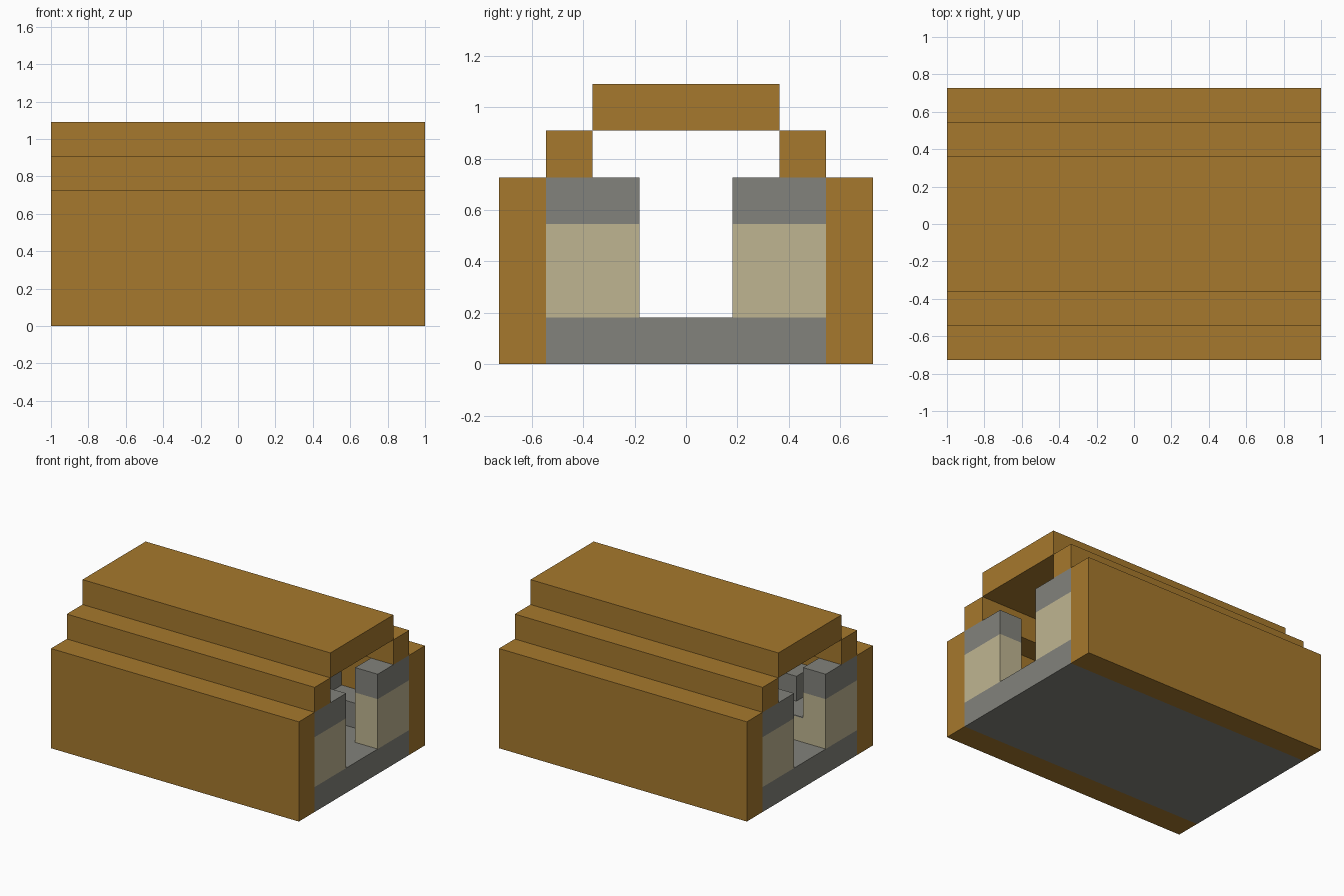
import bpy
import bmesh
from mathutils import Vector

cube = bpy.data.objects.get("Cube")
if cube:
    bpy.data.objects.remove(cube, do_unlink=True)

U = 2 / 11          # one building block
END = 5.5           # half the length, in blocks


def material(name, rgb):
    mat = bpy.data.materials.new(name)
    mat.use_nodes = True
    mat.diffuse_color = (*rgb, 1)
    mat.node_tree.nodes["Principled BSDF"].inputs["Base Color"].default_value = (*rgb, 1)
    return mat


brown = material("brown", (0.38, 0.19, 0.026))
grey = material("stone grey", (0.225, 0.225, 0.2))
cream = material("cream", (0.52, 0.46, 0.285))


def box(name, xs, ys, zs, mat):
    """Box between block coordinates given as (low, high) pairs."""
    spans = [sorted(s) for s in (xs, ys, zs)]
    bm = bmesh.new()
    bmesh.ops.create_cube(bm, size=1)
    for v in bm.verts:
        v.co = Vector([U * (a + (c + 0.5) * (b - a)) for c, (a, b) in zip(v.co, spans)])
    mesh = bpy.data.meshes.new(name)
    bm.to_mesh(mesh)
    bm.free()
    mesh.materials.append(mat)
    obj = bpy.data.objects.new(name, mesh)
    bpy.context.collection.objects.link(obj)
    return obj


# Shell: floor, stepped walls and roof
full = (-END, END)
box("floor", full, (-3, 3), (0, 1), grey)
box("roof", full, (-2, 2), (5, 6), brown)
for side, s in (("left", 1), ("right", -1)):
    label = "back" if s > 0 else "front"
    box(label + "_wall", full, (3 * s, 4 * s), (0, 4), brown)
    box(label + "_upper_wall", full, (2 * s, 3 * s), (4, 5), brown)

    # Banded pillars at both open ends
    for end, e in (("left", 1), ("right", -1)):
        xs = (e * (END - 1), e * END)
        ys = (s, 3 * s)
        box(f"{label}_{end}_pillar_shaft", xs, ys, (1, 3), cream)
        box(f"{label}_{end}_pillar_cap", xs, ys, (3, 4), grey)

# Back bench with a raised block along the wall
box("back_bench", (-END + 1, END - 1), (2, 3), (1, 2), grey)
box("back_bench_block", (-END + 3, END - 3), (2, 3), (2, 3), grey)

# Front counter: pale base, thin stone top and a raised block at one end
box("front_counter_base", (-END + 1, -END + 3), (-3, -1), (1, 1.96), cream)
box("front_counter_top", (-END + 1, -END + 3), (-3, -1), (1.96, 2), grey)
box("front_counter_block", (-END + 2, -END + 3), (-3, -2), (2, 3), grey)
